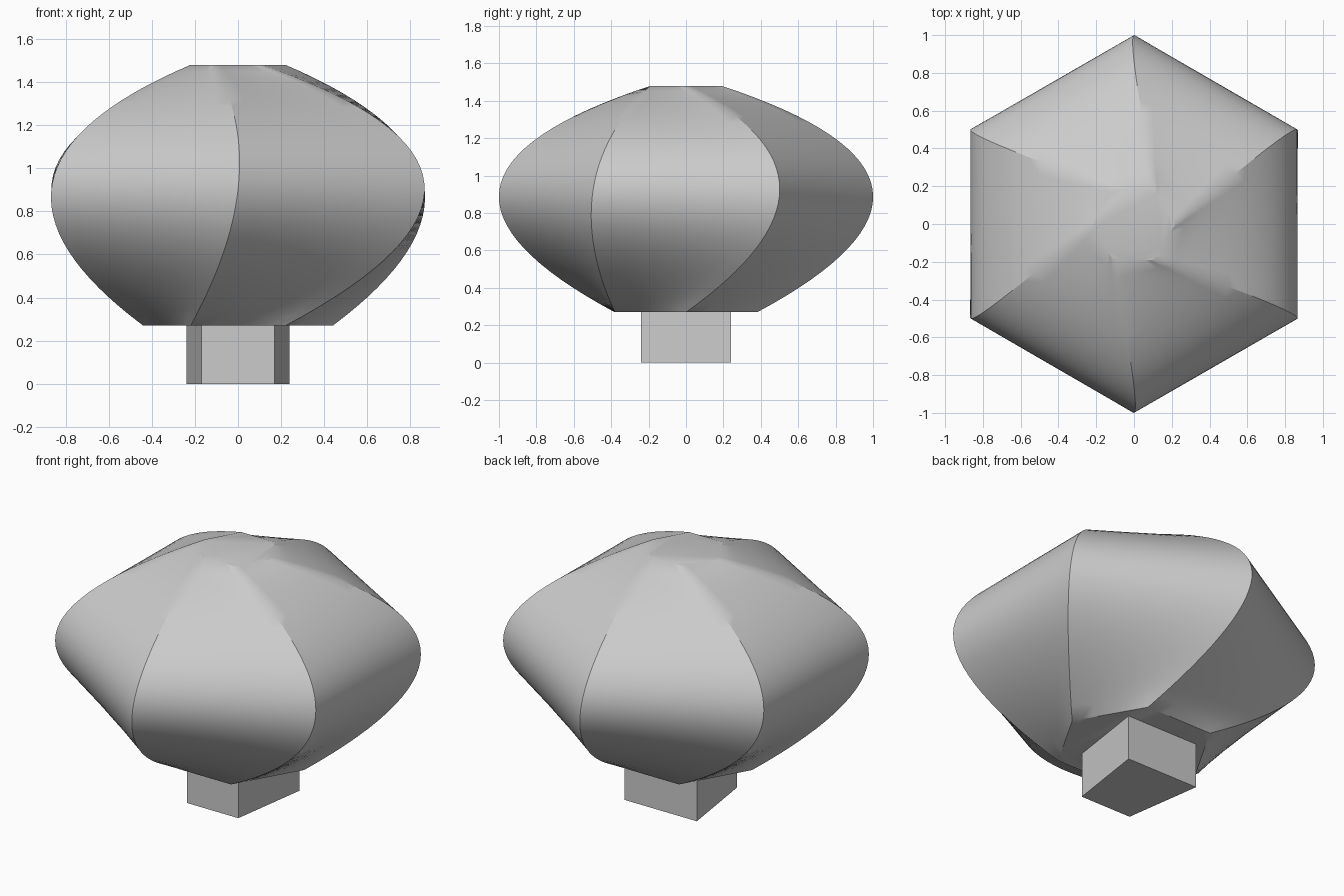
import bpy
import bmesh
from math import cos, sin, radians
from mathutils import Vector

cube = bpy.data.objects.get("Cube")
if cube:
    bpy.data.objects.remove(cube, do_unlink=True)

grey = bpy.data.materials.new("light_grey")
grey.use_nodes = True
tint = (0.6, 0.6, 0.6, 1)
grey.diffuse_color = tint
grey.node_tree.nodes["Principled BSDF"].inputs["Base Color"].default_value = tint


def add_object(name, bm):
    bmesh.ops.recalc_face_normals(bm, faces=bm.faces)
    mesh = bpy.data.meshes.new(name)
    bm.to_mesh(mesh)
    bm.free()
    mesh.materials.append(grey)
    obj = bpy.data.objects.new(name, mesh)
    bpy.context.collection.objects.link(obj)
    return obj


def skin(rings):
    """Join closed rings of points into a capped solid."""
    bm = bmesh.new()
    rows = [[bm.verts.new(p) for p in ring] for ring in rings]
    n = len(rows[0])
    for low, high in zip(rows, rows[1:]):
        for i in range(n):
            j = (i + 1) % n
            bm.faces.new((low[i], low[j], high[j], high[i]))
    bm.faces.new(rows[0])
    bm.faces.new(rows[-1])
    return bm


def corner(radius, angle, z):
    return Vector((radius * cos(radians(angle)), radius * sin(radians(angle)), z))


# Twisted head: hexagons swept along a curve through three levels
SIDES, ROWS, COLS, MID = 6, 32, 8, 0.477


def corner_curve(k, t):
    a = corner(0.44, 60 * k, 0.27)
    b = corner(1.0, 60 * k + 30, 0.9)
    c = corner(0.22, 60 * k, 1.48)
    rise = (b - a) / MID
    bend = (c - b) / (1 - MID) - rise
    return a + rise * t + bend * t * (t - MID)


rings = []
for r in range(ROWS + 1):
    corners = [corner_curve(k, r / ROWS) for k in range(SIDES)]
    rings.append([corners[k].lerp(corners[(k + 1) % SIDES], s / COLS)
                  for k in range(SIDES) for s in range(COLS)])
head = add_object("twisted_head", skin(rings))

# Head shading: smooth, keeping the strong ridges crisp
bpy.ops.object.select_all(action="DESELECT")
head.select_set(True)
bpy.context.view_layer.objects.active = head
bpy.ops.object.shade_smooth_by_angle(angle=radians(30))

# Stem: short block, narrower at the front
outline = [(-0.17, -0.24), (0.17, -0.24), (0.24, 0.24), (-0.24, 0.24)]
add_object("stem", skin([[(x, y, z) for x, y in outline] for z in (0, 0.27)]))
